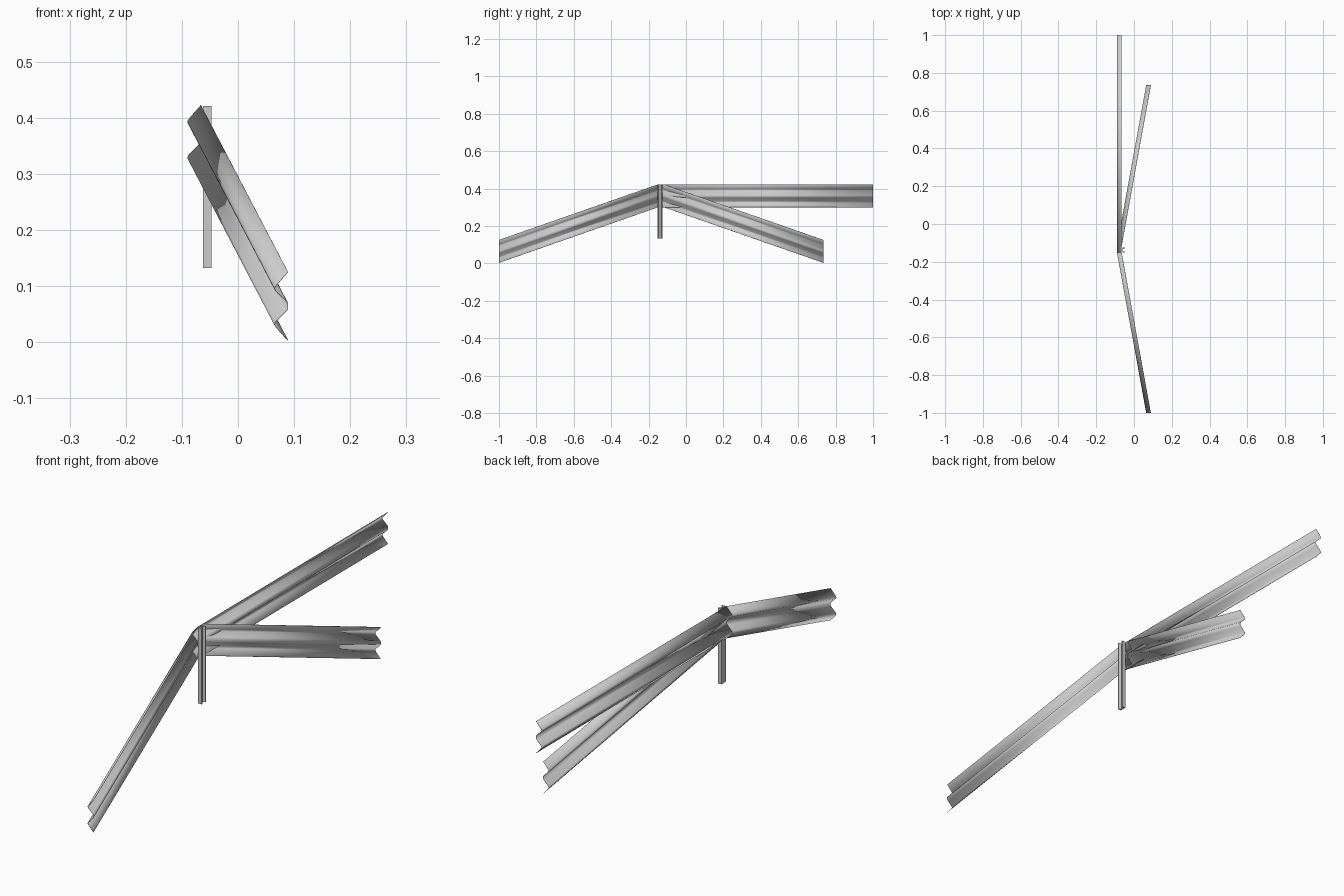
import bpy, bmesh

if "Cube" in bpy.data.objects:
    bpy.data.objects.remove(bpy.data.objects["Cube"])

# W-shaped rail section as (x offset, z offset); the two ridges point to -x
RAIL = [(0.024, 0.122), (0.003, 0.098), (0.0, 0.093), (0.002, 0.088),
        (0.021, 0.070), (0.024, 0.066), (0.024, 0.056), (0.021, 0.052),
        (0.002, 0.033), (0.0, 0.028), (0.003, 0.023), (0.024, 0.0)]
# channel post section as (x, y), open towards +x
POST = [(-0.047, -0.152), (-0.062, -0.152), (-0.062, -0.125), (-0.047, -0.125),
        (-0.047, -0.129), (-0.058, -0.133), (-0.058, -0.144), (-0.047, -0.148)]


def make(name, loops, closed):
    """Loft a strip between two point loops, capping closed sections."""
    bm = bmesh.new()
    a, b = [[bm.verts.new(p) for p in loop] for loop in loops]
    n = len(a)
    for i in range(n if closed else n - 1):
        j = (i + 1) % n
        bm.faces.new((a[i], a[j], b[j], b[i]))
    if closed:
        bm.faces.new(a)
        bm.faces.new(b)
    bmesh.ops.recalc_face_normals(bm, faces=bm.faces)
    mesh = bpy.data.meshes.new(name)
    bm.to_mesh(mesh)
    bm.free()
    obj = bpy.data.objects.new(name, mesh)
    bpy.context.collection.objects.link(obj)
    bpy.context.view_layer.objects.active = obj
    obj.select_set(True)
    bpy.ops.object.shade_smooth_by_angle(angle=0.6)
    obj.select_set(False)
    return obj


def rail(name, start, end):
    """Sheet rail swept between two points, ends cut square to y."""
    loops = [[(x + dx, y, z + dz) for dx, dz in RAIL] for x, y, z in (start, end)]
    obj = make(name, loops, False)
    sheet = obj.modifiers.new("sheet", "SOLIDIFY")
    sheet.thickness = 0.001
    sheet.offset = 0


# Rails: one level, two sloping away on either side of the post
rail("level_rail", (-0.09, -0.150, 0.30), (-0.09, 1.0, 0.30))
rail("front_sloping_rail", (-0.09, -0.150, 0.30), (0.065, -1.0, 0.003))
rail("back_sloping_rail", (-0.09, -0.118, 0.30), (0.065, 0.735, 0.003))

# Post behind the joint
make("post", [[(x, y, z) for x, y in POST] for z in (0.132, 0.421)], True)
